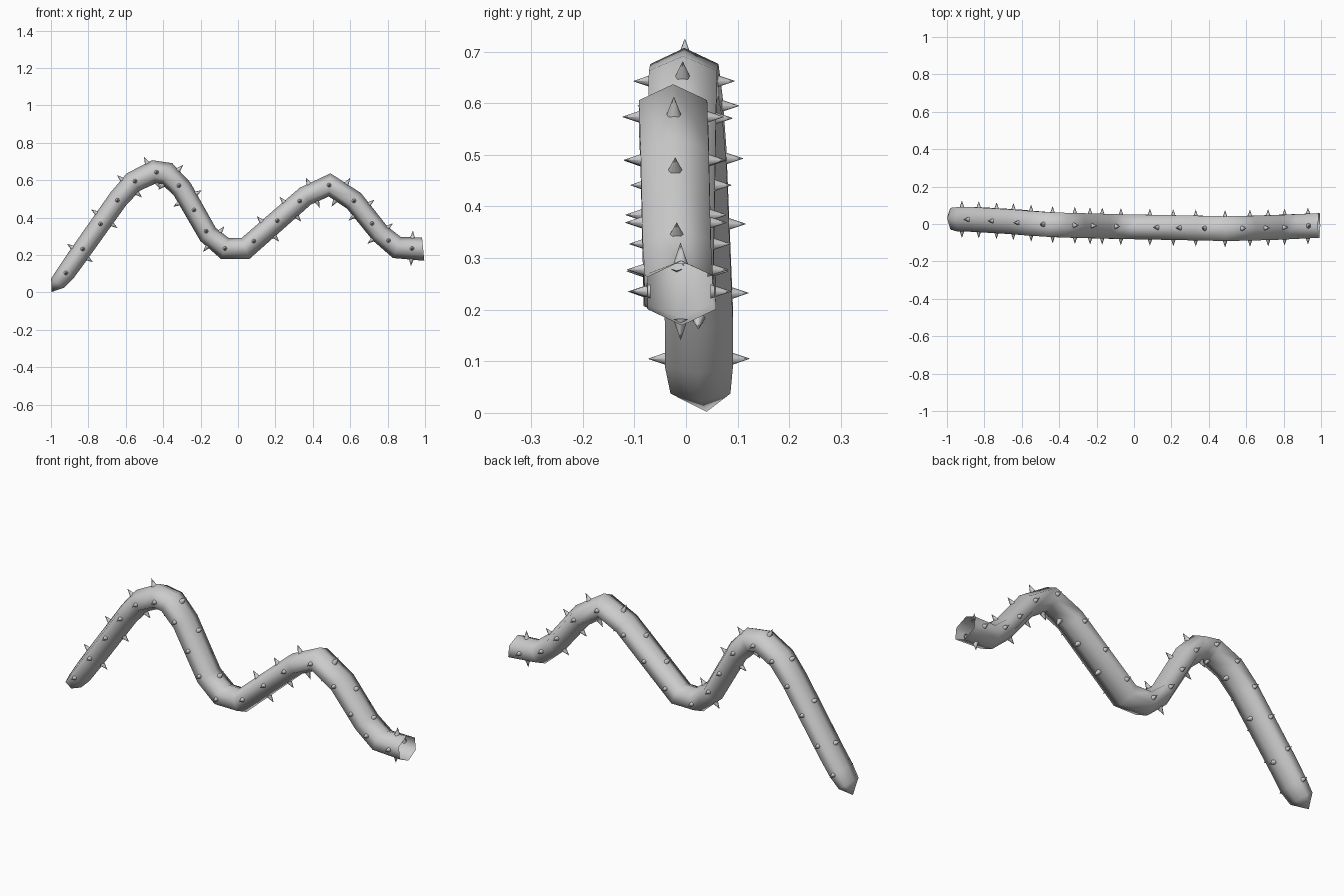
import bpy, bmesh, math
from mathutils import Vector, Matrix

cube = bpy.data.objects.get("Cube")
if cube:
    bpy.data.objects.remove(cube)

mat = bpy.data.materials.new("stone_grey")
mat.use_nodes = True
grey = (0.6, 0.6, 0.6, 1)
mat.diffuse_color = grey
mat.node_tree.nodes["Principled BSDF"].inputs["Base Color"].default_value = grey

Y = Vector((0, 1, 0))
SIDES = 6

# Centre line of the vine: x, y, z, half thickness, half width
path = [
    (-.965, .028, .05, .042, .058), (-.92, .025, .105, .05, .066),
    (-.86, .025, .19, .052, .066), (-.64, .012, .5, .054, .066),
    (-.56, .005, .59, .058, .066), (-.45, -.003, .645, .063, .066),
    (-.38, -.006, .635, .063, .066), (-.3, -.008, .555, .056, .066),
    (-.16, -.012, .31, .054, .066), (-.07, -.014, .235, .06, .066),
    (.04, -.016, .235, .06, .066), (.36, -.022, .515, .054, .066),
    (.49, -.025, .575, .062, .066), (.62, -.022, .49, .056, .066),
    (.76, -.018, .315, .054, .066), (.85, -.014, .24, .06, .066),
    (.99, -.008, .232, .063, .066),
]
tip = Vector((-.998, .04, .002))
centres = [Vector(p[:3]) for p in path]


def up_from(tangent):
    """Upward normal of the path in the xz plane."""
    return Vector((-tangent.z, 0, tangent.x)).normalized()


def make_object(name, bm):
    bmesh.ops.recalc_face_normals(bm, faces=bm.faces)
    mesh = bpy.data.meshes.new(name)
    bm.to_mesh(mesh)
    bm.free()
    for poly in mesh.polygons:
        poly.use_smooth = True
    mesh.materials.append(mat)
    obj = bpy.data.objects.new(name, mesh)
    bpy.context.collection.objects.link(obj)
    return obj


# Vine: six-sided rings along the path, pointed start, open end
bm = bmesh.new()
rings = []
for i, (c, p) in enumerate(zip(centres, path)):
    before = (c - (centres[i - 1] if i else tip)).normalized()
    after = (centres[i + 1] - c).normalized() if i + 1 < len(path) else Vector((1, 0, .25))
    up = up_from(before + after)
    ring = []
    for k in range(SIDES):
        a = math.tau * k / SIDES
        across = p[4] / math.cos(math.pi / SIDES)
        ring.append(bm.verts.new(c + up * p[3] * math.cos(a) + Y * across * math.sin(a)))
    rings.append(ring)
for a, b in zip(rings, rings[1:]):
    for k in range(SIDES):
        n = (k + 1) % SIDES
        bm.faces.new((a[k], a[n], b[n], b[k]))
apex = bm.verts.new(tip)
for k in range(SIDES):
    bm.faces.new((rings[0][k], apex, rings[0][(k + 1) % SIDES]))
make_object("vine", bm)


def sample(x):
    """Centre, upward normal and half sizes of the vine at x."""
    for i in range(len(path) - 1):
        if x <= path[i + 1][0]:
            break
    f = (x - path[i][0]) / (path[i + 1][0] - path[i][0])
    thick, width = (path[i][j] * (1 - f) + path[i + 1][j] * f for j in (3, 4))
    c = centres[i].lerp(centres[i + 1], f)
    return c, up_from(centres[i + 1] - centres[i]), thick, width


def add_thorn(bm, base, direction):
    height, sunk = .04, .008
    turn = direction.to_track_quat('Z', 'Y').to_matrix().to_4x4()
    place = Matrix.Translation(base + direction * (height / 2 - sunk))
    bmesh.ops.create_cone(bm, cap_ends=False, segments=8, radius1=.014,
                          radius2=.0005, depth=height, matrix=place @ turn)


# Thorns on the front and back
side_stations = [-.92, -.83, -.735, -.645, -.55, -.435, -.316, -.235, -.17, -.07,
                 .085, .21, .33, .487, .62, .717, .805, .93]
bm = bmesh.new()
for x in side_stations:
    c, up, thick, width = sample(x)
    for s in (-1, 1):
        add_thorn(bm, c + Y * s * width, Y * s)
make_object("side_thorns", bm)

# Thorns along the upper and lower ridges
ridge_stations = [-.845, -.715, -.58, -.46, -.36, -.27, -.13,
                  .16, .28, .4, .55, .66, .76, .93]
bm = bmesh.new()
for x in ridge_stations:
    c, up, thick, width = sample(x)
    for s in (-1, 1):
        add_thorn(bm, c + up * s * thick, up * s)
make_object("ridge_thorns", bm)
